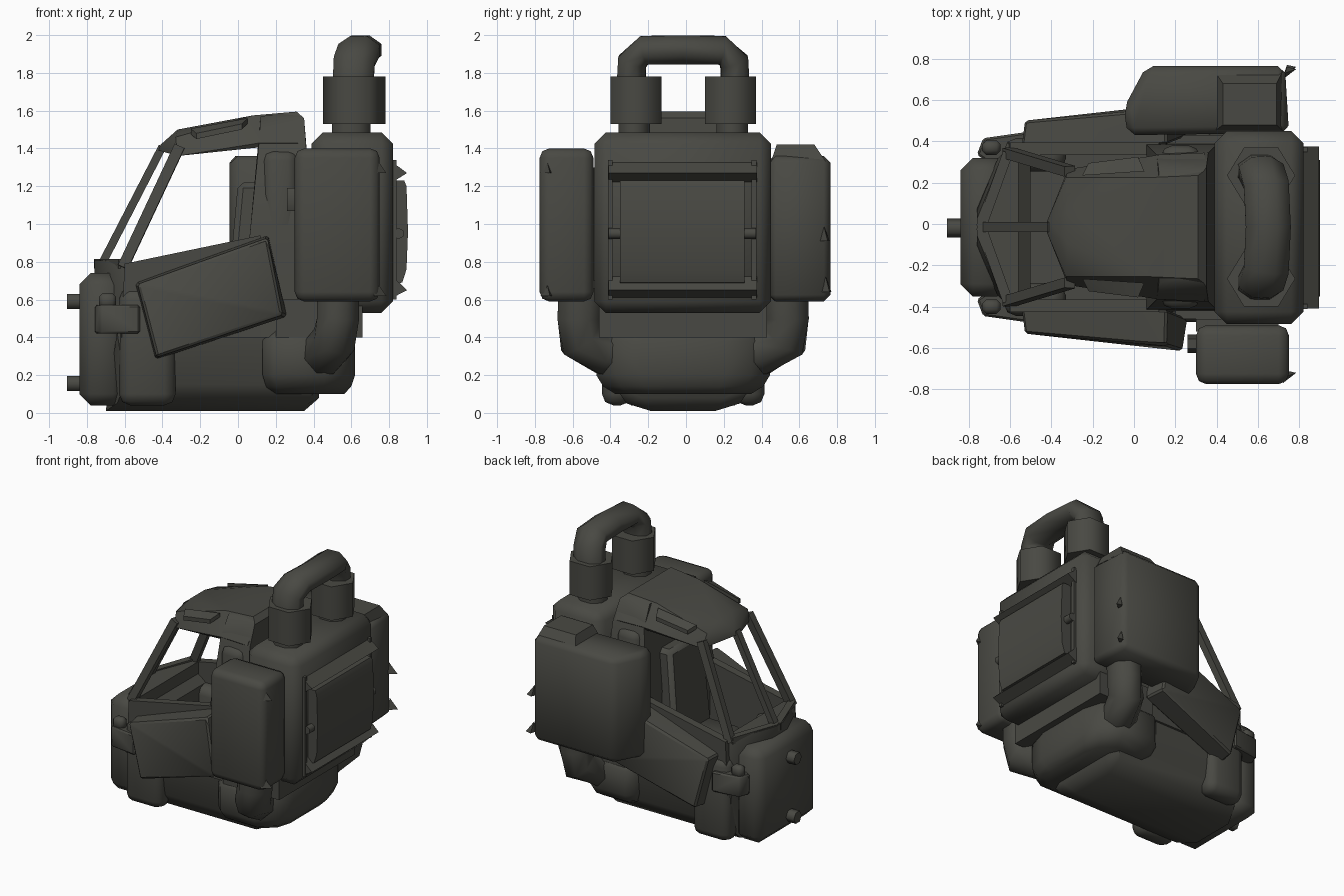
import bpy, bmesh, math
from mathutils import Vector

cube = bpy.data.objects.get("Cube")
if cube:
    bpy.data.objects.remove(cube, do_unlink=True)

paint = bpy.data.materials.new("dark_olive")
paint.use_nodes = True
COLOUR = (0.066, 0.066, 0.056, 1)
paint.diffuse_color = COLOUR
paint.node_tree.nodes["Principled BSDF"].inputs["Base Color"].default_value = COLOUR
MID = -0.015          # centre line of the cab
SIDES = (("left", 1), ("right", -1))


def finish(name, bm, angle=50):
    bmesh.ops.recalc_face_normals(bm, faces=bm.faces)
    mesh = bpy.data.meshes.new(name)
    bm.to_mesh(mesh)
    bm.free()
    mesh.materials.append(paint)
    obj = bpy.data.objects.new(name, mesh)
    bpy.context.collection.objects.link(obj)
    bpy.ops.object.select_all(action='DESELECT')
    obj.select_set(True)
    bpy.context.view_layer.objects.active = obj
    bpy.ops.object.shade_smooth_by_angle(angle=math.radians(angle))


def bevel(bm, width, segments=1):
    bmesh.ops.bevel(bm, geom=bm.edges[:], offset=width, segments=segments,
                    affect='EDGES', profile=0.5)


def box(name, x, y, z, width=0.0, segments=1):
    """Bevelled box spanning three (low, high) ranges."""
    bm = bmesh.new()
    bmesh.ops.create_cube(bm, size=1)
    for v in bm.verts:
        v.co = Vector([(a + b) / 2 + c * (b - a) for (a, b), c in zip((x, y, z), v.co)])
    if width:
        bevel(bm, width, segments)
    finish(name, bm)


def hull(name, points, width=0.0, angle=35):
    """Convex solid around a few corner points."""
    bm = bmesh.new()
    for p in points:
        bm.verts.new(p)
    bmesh.ops.convex_hull(bm, input=bm.verts[:])
    bmesh.ops.dissolve_limit(bm, angle_limit=0.02, verts=bm.verts[:], edges=bm.edges[:])
    if width:
        bevel(bm, width)
    finish(name, bm, angle)


def mirror(points):
    return [(x, MID + s * y, z) for x, y, z in points for s in (1, -1)]


def tube(name, path, ru, rv, sides=8, ref=(1, 0, 0)):
    """Elliptical tube along a path."""
    bm = bmesh.new()
    pts = [Vector(p) for p in path]
    rings = []
    for i, p in enumerate(pts):
        t = (pts[min(i + 1, len(pts) - 1)] - pts[max(i - 1, 0)]).normalized()
        u = Vector(ref) - t * t.dot(Vector(ref))
        u.normalize()
        v = t.cross(u)
        ring = []
        for k in range(sides):
            a = math.tau * (k + 0.5) / sides
            ring.append(bm.verts.new(p + u * ru * math.cos(a) + v * rv * math.sin(a)))
        rings.append(ring)
    for a, b in zip(rings, rings[1:]):
        for k in range(sides):
            n = (k + 1) % sides
            bm.faces.new((a[k], a[n], b[n], b[k]))
    bm.faces.new(rings[0])
    bm.faces.new(rings[-1])
    finish(name, bm, 65)


# Lower hull with a rounded keel
hull("lower_hull", mirror([
    (-0.7, 0.17, 0.01), (0.35, 0.17, 0.01), (-0.64, 0.3, 0.05), (0.37, 0.3, 0.05),
    (0.43, 0.22, 0.08), (-0.6, 0.37, 0.15), (0.42, 0.37, 0.15),
    (-0.64, 0.39, 0.43), (0.42, 0.4, 0.43)]), 0, 45)

# Nose with two pegs and a pointed scuttle
box("nose", (-0.84, -0.6), (-0.35, 0.32), (0.04, 0.74), 0.06)
hull("scuttle", mirror([(-0.66, 0.33, 0.5), (-0.56, 0.4, 0.5), (-0.66, 0.33, 0.72),
                        (-0.76, 0.1, 0.72), (-0.76, 0.04, 0.81), (-0.63, 0.36, 0.8),
                        (-0.56, 0.38, 0.8)]))
for name, z in (("upper_peg", 0.59), ("lower_peg", 0.155)):
    tube(name, [(-0.905, -0.02, z), (-0.8, -0.02, z)], 0.046, 0.046, 6, (0, 0, 1))

# Rounded rear lower housing and machine block
PLAN = ((0.13, 0.4), (0.19, 0.46), (0.46, 0.46), (0.58, 0.36), (0.62, 0.22))
hull("rear_housing", mirror(
    [(x, y, z) for x, y in PLAN for z in (0.2, 0.38)]
    + [(0.36 + (x - 0.36) * k, y * k, z) for x, y in PLAN
       for k, z in ((0.78, 0.1), (0.92, 0.14), (0.9, 0.435))]), 0, 60)
box("machine_base", (0.2, 0.66), (-0.46, 0.43), (0.4, 0.6))
box("machine_block", (0.39, 0.82), (-0.485, 0.45), (0.53, 1.485), 0.06)

# Cab: rear wall, roof, seat and dashboard
hull("cab_rear", mirror([
    (0.06, 0.41, 0.4), (0.4, 0.41, 0.4), (0.06, 0.4, 0.92), (0.4, 0.4, 0.95),
    (0.11, 0.35, 1.42), (0.36, 0.36, 1.42), (0.12, 0.27, 1.57), (0.35, 0.29, 1.56),
    (0.31, 0.23, 1.595)]))
hull("cab_roof", mirror([
    (-0.42, 0.03, 1.39), (-0.32, 0.28, 1.36), (0.12, 0.35, 1.43), (0.34, 0.36, 1.43),
    (-0.41, 0.03, 1.42), (-0.33, 0.24, 1.46), (-0.32, 0.08, 1.5),
    (0.08, 0.24, 1.575), (0.31, 0.25, 1.595), (0.35, 0.28, 1.56)]))
hull("seat_back", mirror([(-0.07, 0.22, 0.45), (0.1, 0.22, 0.45),
                          (0.0, 0.2, 1.22), (0.12, 0.2, 1.22)]), 0.03)
box("seat_cushion", (-0.33, 0.05), (-0.23, 0.2), (0.42, 0.6), 0.04)
hull("dashboard", mirror([(-0.64, 0.34, 0.42), (-0.5, 0.36, 0.42), (-0.5, 0.36, 0.66),
                          (-0.64, 0.32, 0.78)]))

# Windscreen frame
tube("centre_pillar", [(-0.73, MID, 0.77), (-0.4, MID, 1.41)], 0.03, 0.035, 4)

for side, s in SIDES:
    def at(x, y, z):
        return (x, MID + s * y, z)

    def span(a, b):
        return tuple(sorted((MID + s * a, MID + s * b)))

    tube(side + "_windscreen_pillar", [at(-0.61, 0.36, 0.77), at(-0.31, 0.27, 1.41)],
         0.04, 0.035, 4)
    tube(side + "_windscreen_rim", [at(-0.74, 0.0, 0.79), at(-0.61, 0.36, 0.79)],
         0.035, 0.035, 4)
    # Cab side wall with sloping sill
    hull(side + "_cab_wall", [at(x, y, z) for x, z in
                              ((-0.62, 0.4), (0.12, 0.4), (0.12, 0.94), (-0.6, 0.79))
                              for y in (0.35, 0.41)])
    # Tilted door armour
    hull(side + "_door_panel",
         [at(x, y, z) for x, y, z in (
             (-0.55, 0.36, 0.69), (0.16, 0.4, 0.94), (0.26, 0.44, 0.51), (-0.44, 0.38, 0.28),
             (-0.53, 0.515, 0.68), (0.155, 0.575, 0.925), (0.235, 0.6, 0.52),
             (-0.43, 0.525, 0.295))], 0.012)
    # Front fender and lamp bracket
    box(side + "_fender", (-0.63, -0.33), span(0.27, 0.43), (0.04, 0.66), 0.06, 2)
    hull(side + "_lamp_bracket", [at(x, y, z) for x, y in
                                  ((-0.76, 0.35), (-0.73, 0.43), (-0.52, 0.46), (-0.52, 0.32),
                                   (-0.7, 0.31)) for z in (0.42, 0.57)], 0.01)
    box(side + "_lamp_knob", (-0.735, -0.645), span(0.35, 0.42), (0.55, 0.635), 0.02)
    # Roof side lamp
    hull(side + "_roof_lamp", [at(x, y, z + d) for x, y, z in (
        (-0.25, 0.25, 1.475), (-0.22, 0.31, 1.45), (0.02, 0.34, 1.5), (0.05, 0.27, 1.53))
        for d in (0, 0.03)])
    # Rounded column behind the door
    box(side + "_cab_column", (0.13, 0.32), span(0.27, 0.395), (0.5, 1.39), 0.055, 2)
    # Tank elbow into the lower housing
    tube(side + "_elbow", [at(0.53, 0.54, 0.66), at(0.53, 0.545, 0.5), at(0.51, 0.54, 0.39),
                           at(0.46, 0.42, 0.325), at(0.42, 0.25, 0.31)], 0.12, 0.13, 8)
    # Hexagonal exhaust canister and its neck
    tube(side + "_canister", [at(0.615, 0.25, 1.53), at(0.615, 0.25, 1.78)],
         0.156, 0.165, 6, (0, 1, 0))
    tube(side + "_canister_neck", [at(0.6, 0.26, 1.45), at(0.6, 0.26, 1.56)], 0.11, 0.09)

# Exhaust loop joining both canisters
loop = [(0.61, 0.275, 1.74), (0.615, 0.27, 1.86), (0.64, 0.205, 1.92), (0.65, 0.0, 1.922)]
path = [(x, MID + y, z) for x, y, z in loop]
path += [(x, MID - y, z) for x, y, z in reversed(loop[:-1])]
tube("exhaust_loop", path, 0.118, 0.083, 8)

# Right tank
box("right_tank", (0.3, 0.75), (-0.775, -0.49), (0.59, 1.4), 0.05, 2)
tube("right_tank_peg", [(0.26, -0.58, 1.13), (0.34, -0.58, 1.13)], 0.07, 0.045, 6, (0, 0, 1))
box("right_tank_mount", (0.3, 0.7), (-0.52, -0.46), (0.7, 1.3))

# Left tank with a slanted front and a raised hatch
hull("left_tank", [(x, y, z) for x, y in
                   ((-0.03, 0.43), (-0.05, 0.56), (0.06, 0.765), (0.73, 0.765), (0.75, 0.44))
                   for z in (0.59, 1.36)], 0.035, 50)
hull("left_tank_hatch", [(x, y, 1.33) for x in (0.39, 0.72) for y in (0.45, 0.74)]
     + [(x, y, 1.42) for x in (0.43, 0.69) for y in (0.48, 0.68)])

# Small thin corner hooks on the tanks
for name, y, z in (("upper_right_hook", -0.74, 1.3), ("lower_right_hook", -0.74, 0.65),
                   ("left_hook", 0.73, 0.94), ("lower_left_hook", 0.74, 0.67)):
    hull(name, [(0.72, y - 0.03, z - 0.03), (0.74, y + 0.03, z - 0.03),
                (0.73, y, z + 0.05), (0.785, y + 0.02, z - 0.03)])

# Rear grille: ridged bars, raised panel and cross rod
for name, low, tip, high in (("upper_grille_bar", 1.21, 1.27, 1.34),
                             ("lower_grille_bar", 0.6, 0.65, 0.74)):
    hull(name, [(x, y, z) for y in (-0.41, 0.375)
                for x, z in ((0.8, low), (0.895, tip), (0.8, high))])
hull("grille_panel", [(x, y, z) for y in (-0.35, 0.31) for x, z in
                      ((0.8, 0.68), (0.87, 0.69), (0.892, 0.76), (0.9, 0.96),
                       (0.892, 1.2), (0.88, 1.23), (0.8, 1.23))])
tube("grille_rod", [(0.85, -0.41, 0.95), (0.85, 0.37, 0.95)], 0.03, 0.03, 6)
for name, y in (("right_grille_rail", -0.4), ("left_grille_rail", 0.36)):
    box(name, (0.8, 0.84), (y - 0.012, y + 0.012), (0.6, 1.34))
